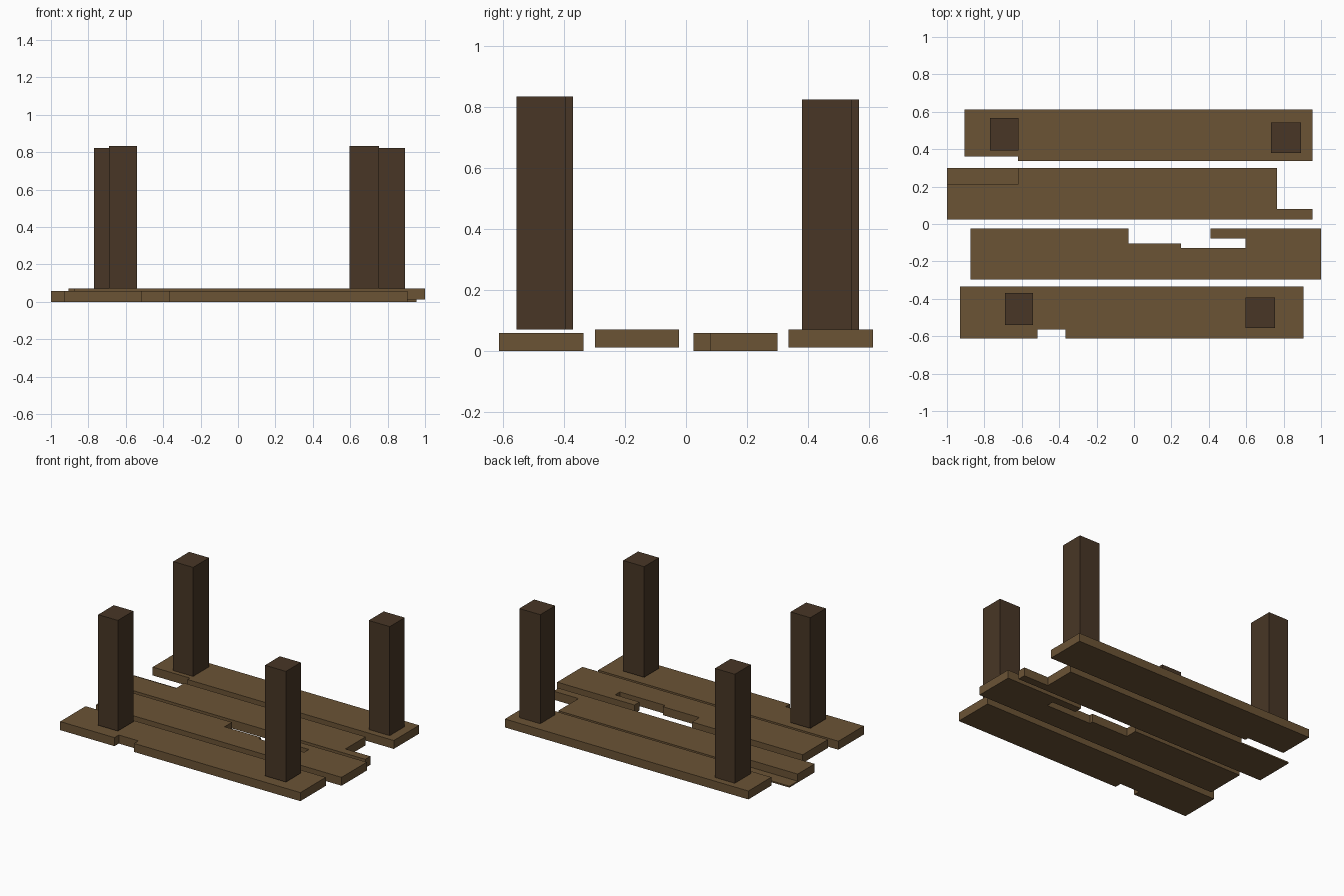
import bpy
import bmesh

cube = bpy.data.objects.get("Cube")
if cube:
    bpy.data.objects.remove(cube, do_unlink=True)


def make_material(name, color):
    mat = bpy.data.materials.new(name)
    mat.use_nodes = True
    mat.diffuse_color = color
    mat.node_tree.nodes["Principled BSDF"].inputs["Base Color"].default_value = color
    return mat


plank_wood = make_material("plank wood", (0.147, 0.087, 0.036, 1))
post_wood = make_material("dark post wood", (0.065, 0.037, 0.019, 1))


def extrude_outline(name, outline, z0, z1, mat):
    """Solid made by raising a flat outline from z0 to z1."""
    bm = bmesh.new()
    face = bm.faces.new([bm.verts.new((x, y, z0)) for x, y in outline])
    raised = bmesh.ops.extrude_face_region(bm, geom=[face], use_keep_orig=True)
    top = [v for v in raised["geom"] if isinstance(v, bmesh.types.BMVert)]
    bmesh.ops.translate(bm, verts=top, vec=(0, 0, z1 - z0))
    bmesh.ops.recalc_face_normals(bm, faces=bm.faces)
    mesh = bpy.data.meshes.new(name)
    bm.to_mesh(mesh)
    bm.free()
    mesh.materials.append(mat)
    obj = bpy.data.objects.new(name, mesh)
    bpy.context.collection.objects.link(obj)
    return obj


def rectangle(x0, x1, y0, y1):
    return [(x0, y0), (x1, y0), (x1, y1), (x0, y1)]


# Planks sit alternately at a low and a raised level
LOW, RAISED = (0.0, 0.059), (0.012, 0.07)

# Front plank with a notch in its outer edge
extrude_outline("front_plank", [
    (-0.93, -0.612), (-0.515, -0.612), (-0.515, -0.565), (-0.365, -0.565),
    (-0.365, -0.612), (0.905, -0.612), (0.905, -0.335), (-0.93, -0.335)],
    *LOW, plank_wood)

# Second plank with a broken-out inner edge and a splinter
extrude_outline("front_middle_plank", [
    (-0.875, -0.298), (1.0, -0.298), (1.0, -0.023), (0.41, -0.023),
    (0.41, -0.077), (0.595, -0.077), (0.595, -0.128), (0.25, -0.128),
    (0.25, -0.104), (-0.03, -0.104), (-0.03, -0.023), (-0.875, -0.023)],
    *RAISED, plank_wood)

# Third plank with a tongue at one end and a rebate at the other
extrude_outline("back_middle_plank", [
    (-1.0, 0.025), (0.955, 0.025), (0.955, 0.08), (0.765, 0.08),
    (0.765, 0.3), (-0.62, 0.3), (-0.62, 0.21), (-1.0, 0.21)],
    *LOW, plank_wood)
extrude_outline("rebate_floor", rectangle(-1.0, -0.62, 0.21, 0.3),
                0.0, 0.01, plank_wood)

# Back plank with a shallow step on its inner edge
extrude_outline("back_plank", [
    (-0.905, 0.362), (-0.62, 0.362), (-0.62, 0.336), (0.955, 0.336),
    (0.955, 0.612), (-0.905, 0.612)],
    *RAISED, plank_wood)

# Four upright posts: x0, x1, y0, y1, top height
posts = {
    "front_right_post": (-0.69, -0.54, -0.54, -0.37, 0.834),
    "front_left_post": (0.595, 0.755, -0.555, -0.393, 0.834),
    "back_right_post": (-0.77, -0.618, 0.393, 0.567, 0.823),
    "back_left_post": (0.733, 0.893, 0.38, 0.543, 0.823),
}
for name, (x0, x1, y0, y1, top) in posts.items():
    extrude_outline(name, rectangle(x0, x1, y0, y1), 0.07, top, post_wood)
